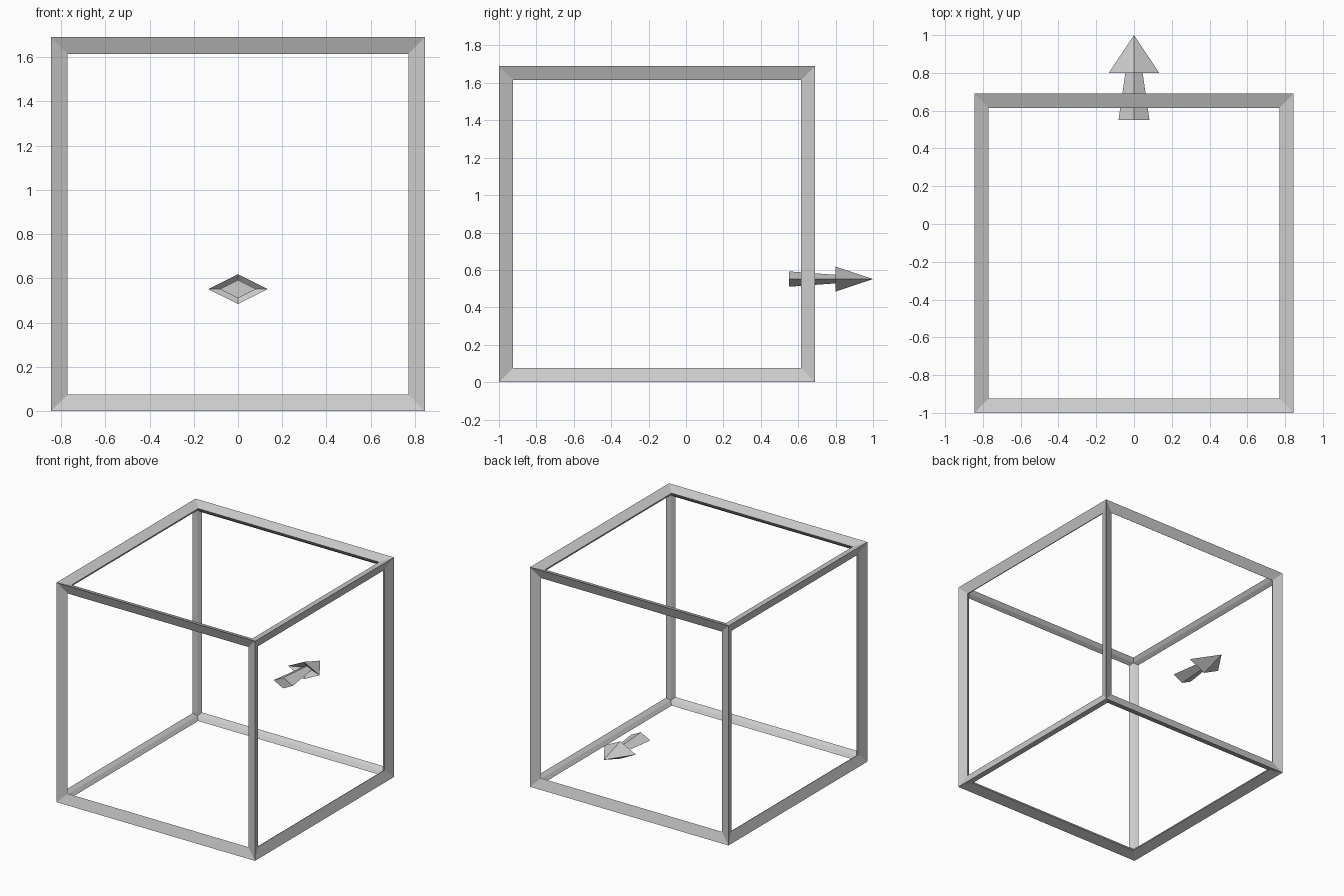
import bpy, bmesh

if "Cube" in bpy.data.objects:
    bpy.data.objects.remove(bpy.data.objects["Cube"])


def make_object(name, bm, location):
    bmesh.ops.recalc_face_normals(bm, faces=bm.faces)
    mesh = bpy.data.meshes.new(name)
    bm.to_mesh(mesh)
    bm.free()
    obj = bpy.data.objects.new(name, mesh)
    obj.location = location
    bpy.context.collection.objects.link(obj)
    return obj


# Cube frame: wireframed box with mitred, kite-section beams
OUTER, BEAM = 1.69, 0.095
bm = bmesh.new()
# corners move out by half the thickness along the diagonal
bmesh.ops.create_cube(bm, size=OUTER - BEAM / 3 ** 0.5)
frame = make_object("cube_frame", bm, (0, -1 + OUTER / 2, OUTER / 2))
wire = frame.modifiers.new("beams", 'WIREFRAME')
wire.thickness = BEAM
wire.offset = 0
wire.use_even_offset = True
wire.use_replace = True

# Direction arrow: diamond rings (y, half width), tapered shaft, recessed head back
bm = bmesh.new()
rings = []
for y, w in [(0.55, 0.082), (0.84, 0.04), (0.80, 0.134)]:
    h = w / 2
    rings.append([bm.verts.new(p) for p in
                  [(w, y, 0), (0, y, h), (-w, y, 0), (0, y, -h)]])
tip = bm.verts.new((0, 1, 0))
bm.faces.new(rings[0])
for i in range(4):
    j = (i + 1) % 4
    for a, b in zip(rings, rings[1:]):
        bm.faces.new((a[i], a[j], b[j], b[i]))
    bm.faces.new((rings[-1][i], rings[-1][j], tip))
make_object("direction_arrow", bm, (0, 0, 0.551))
